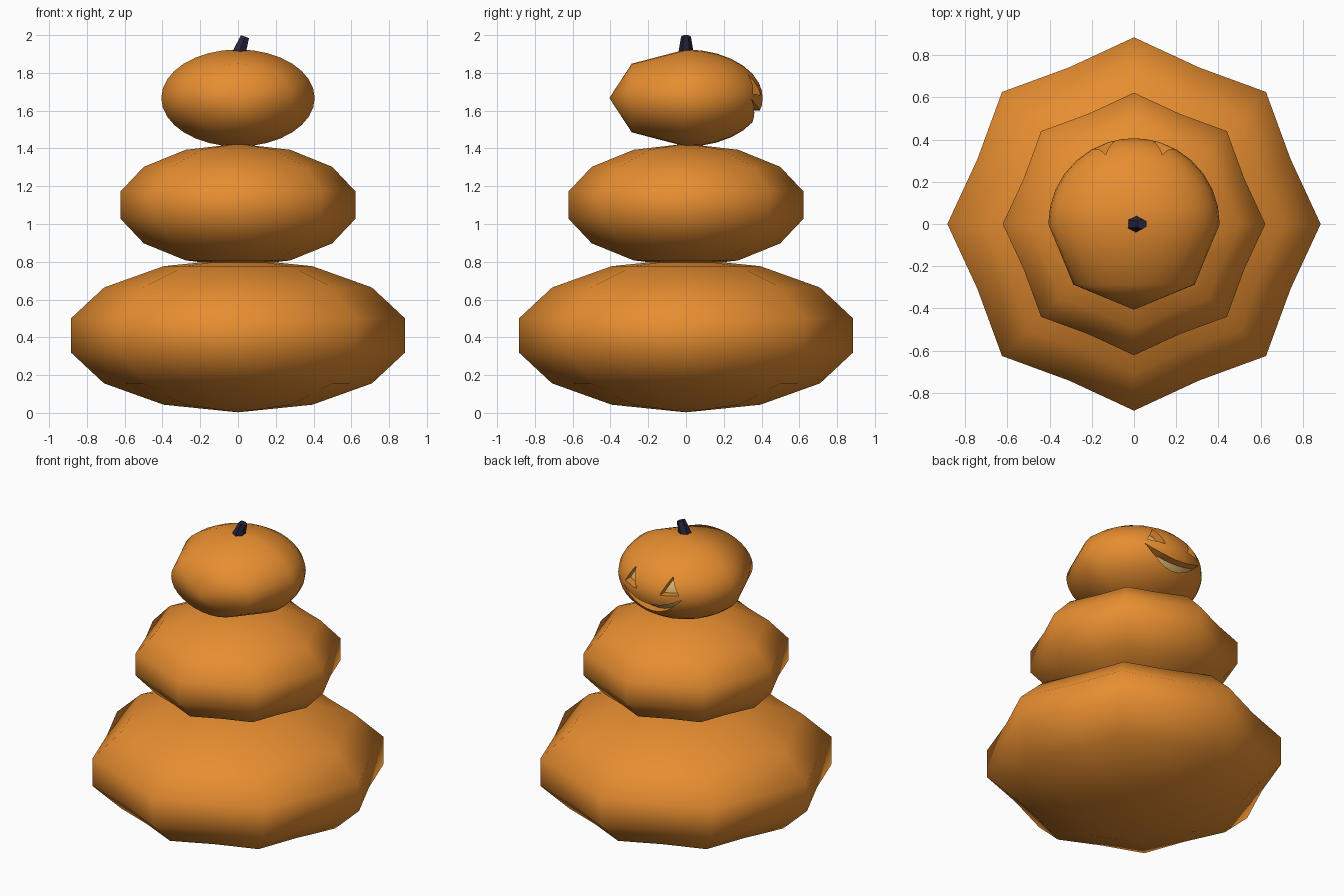
import bpy, bmesh, math
from mathutils import Matrix

if "Cube" in bpy.data.objects:
    bpy.data.objects.remove(bpy.data.objects["Cube"])


def material(name, rgb):
    m = bpy.data.materials.new(name)
    m.diffuse_color = (*rgb, 1)
    m.use_nodes = True
    m.node_tree.nodes["Principled BSDF"].inputs["Base Color"].default_value = m.diffuse_color
    return m


ORANGE = material("orange_skin", (0.80, 0.27, 0.03))
DARK = material("dark_stem", (0.02, 0.018, 0.045))
GLOW = material("pale_glow", (0.75, 0.50, 0.16))


def finish(bm, name, mat=None, angle=None):
    bmesh.ops.recalc_face_normals(bm, faces=bm.faces)
    me = bpy.data.meshes.new(name)
    bm.to_mesh(me)
    bm.free()
    ob = bpy.data.objects.new(name, me)
    bpy.context.collection.objects.link(ob)
    if mat:
        me.materials.append(mat)
    if angle:
        smooth(ob, angle)
    return ob


def smooth(ob, angle):
    bpy.ops.object.select_all(action='DESELECT')
    ob.select_set(True)
    bpy.context.view_layer.objects.active = ob
    bpy.ops.object.shade_smooth_by_angle(angle=math.radians(angle))


# Ribbed low-poly pumpkin: every second meridian pulled inwards
def pumpkin(name, radius, half_height, z):
    bm = bmesh.new()
    bmesh.ops.create_uvsphere(bm, u_segments=16, v_segments=7, radius=1)
    for v in bm.verts:
        k = round(math.atan2(v.co.y, v.co.x) / (math.pi / 8))
        r = radius * (0.908 if k % 2 else 1)
        v.co = (v.co.x * r, v.co.y * r, z + v.co.z * half_height)
    return finish(bm, name, ORANGE, 180)


# Ellipsoid revolved around y, with chosen angles from the -y pole
def ellipsoid(name, radius, half_height, z, angles, mat, seg=32):
    bm = bmesh.new()
    poles = [bm.verts.new((0, s * radius, z)) for s in (-1, 1)]
    rings = []
    for a in map(math.radians, angles):
        rings.append([bm.verts.new((radius * math.sin(a) * math.cos(t),
                                    -radius * math.cos(a),
                                    z + half_height * math.sin(a) * math.sin(t)))
                      for t in (2 * math.pi * i / seg for i in range(seg))])
    for i in range(seg):
        j = (i + 1) % seg
        bm.faces.new((poles[0], rings[0][i], rings[0][j]))
        bm.faces.new((poles[1], rings[-1][j], rings[-1][i]))
        for a, b in zip(rings, rings[1:]):
            bm.faces.new((a[i], b[i], b[j], a[j]))
    return finish(bm, name, mat, 60)


# Stacked body
pumpkin("bottom_pumpkin", 0.907, 0.407, 0.41)
pumpkin("middle_pumpkin", 0.638, 0.325, 1.10)

# Carved head: coarse at -y, fine on the carved +y side
HZ = 1.667
head = ellipsoid("carved_pumpkin", 0.406, 0.257, HZ,
                 [45, 90, 102, 114, 126, 138, 150, 162, 171], ORANGE)
ellipsoid("inner_glow", 0.36, 0.225, HZ, range(15, 180, 15), GLOW)

# Face cutters: two triangular eyes and a crescent mouth
eye = [(0.085, 1.68), (0.195, 1.69), (0.135, 1.79)]
n = 8
arc = [-1 + 2 * i / n for i in range(n + 1)]
mouth = [(0.21 * t, 1.60 + 0.06 * t * t) for t in arc]
mouth += [(0.21 * t, 1.54 + 0.12 * t * t) for t in reversed(arc[1:-1])]
bm = bmesh.new()
for outline in (eye, [(-x, z) for x, z in eye], mouth):
    f = bm.faces.new([bm.verts.new((x, 0.2, z)) for x, z in outline])
    ext = bmesh.ops.extrude_face_region(bm, geom=[f], use_keep_orig=True)
    bmesh.ops.translate(bm, vec=(0, 0.4, 0),
                        verts=[g for g in ext["geom"] if isinstance(g, bmesh.types.BMVert)])
cutter = finish(bm, "face_cutter", ORANGE)
cutter.hide_render = True
mod = head.modifiers.new("carve", 'BOOLEAN')
mod.operation, mod.solver, mod.object = 'DIFFERENCE', 'EXACT', cutter
bpy.context.view_layer.objects.active = head
bpy.ops.object.modifier_apply(modifier=mod.name)
bpy.data.objects.remove(cutter)
smooth(head, 60)

# Leaning six-sided stem
bm = bmesh.new()
bmesh.ops.create_cone(bm, cap_ends=True, segments=6, radius1=0.042, radius2=0.026, depth=0.10,
                      matrix=Matrix.Translation((0.02, 0, 1.945))
                      @ Matrix.Rotation(math.radians(20), 4, 'Y'))
finish(bm, "stem", DARK, 30)
